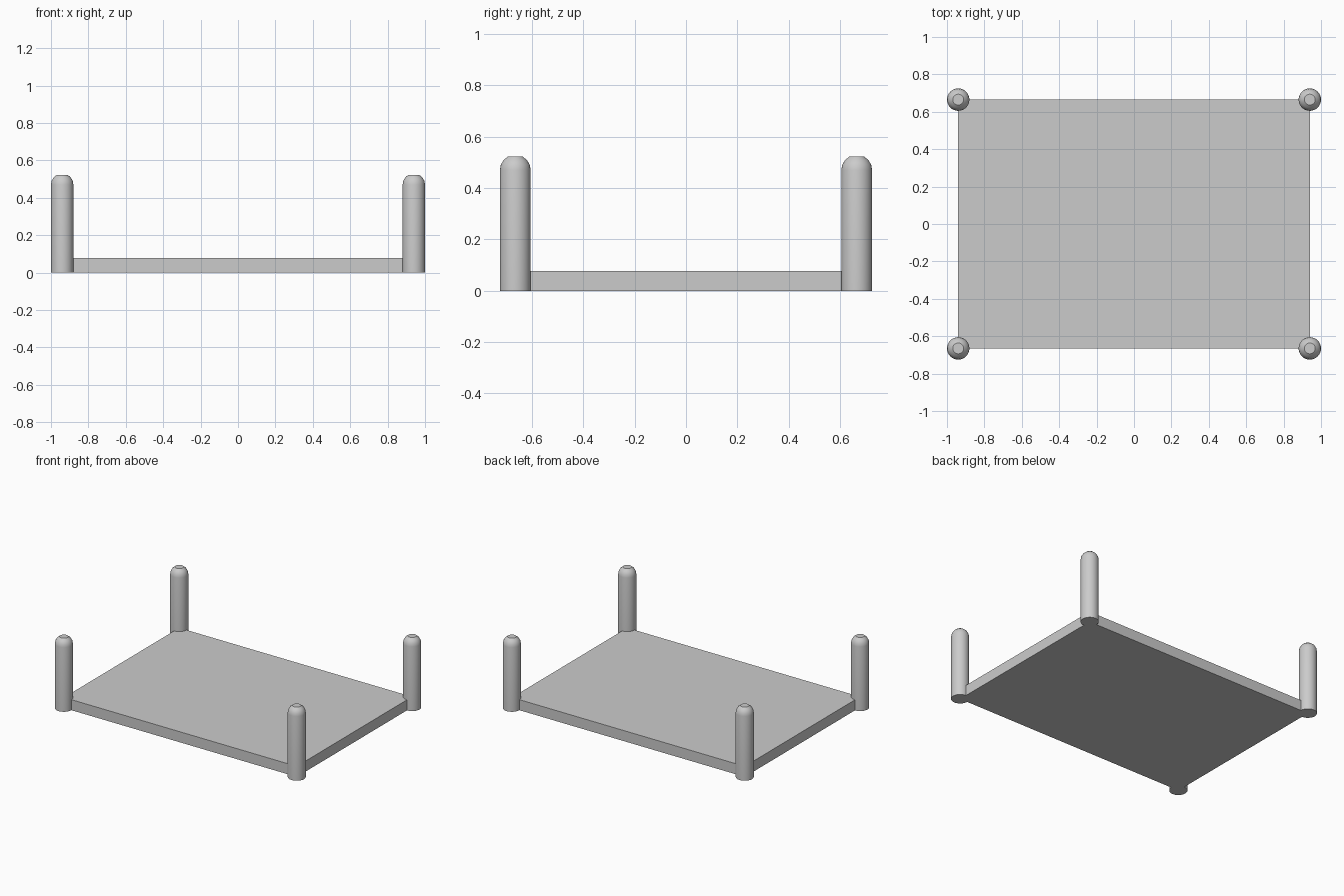
import bpy, bmesh, math

if "Cube" in bpy.data.objects:
    bpy.data.objects.remove(bpy.data.objects["Cube"])

grey = bpy.data.materials.new("light grey")
grey.diffuse_color = (0.6, 0.6, 0.6, 1)
grey.use_nodes = True
grey.node_tree.nodes["Principled BSDF"].inputs["Base Color"].default_value = grey.diffuse_color

PX, PY = 0.94, 0.665      # post centres, also the slab edges
SLAB_H = 0.077
R, SHAFT, SIDES = 0.06, 0.47, 32


def add_object(name, bm):
    bmesh.ops.recalc_face_normals(bm, faces=bm.faces)
    mesh = bpy.data.meshes.new(name)
    bm.to_mesh(mesh)
    bm.free()
    mesh.materials.append(grey)
    ob = bpy.data.objects.new(name, mesh)
    bpy.context.collection.objects.link(ob)
    return ob


# Flat base slab
bm = bmesh.new()
bmesh.ops.create_cube(bm, size=1)
for v in bm.verts:
    v.co = (v.co.x * 2 * PX, v.co.y * 2 * PY, (v.co.z + 0.5) * SLAB_H)
add_object("base_slab", bm)


# Round post: straight shaft, domed end with a small flat tip
def post(name, x, y):
    profile = [(R, 0)] + [(R * math.cos(math.radians(a)),
                           SHAFT + R * math.sin(math.radians(a)))
                          for a in (0, 20, 40, 61)]
    bm = bmesh.new()
    rings = [[bm.verts.new((r * math.cos(math.tau * i / SIDES),
                            r * math.sin(math.tau * i / SIDES), z))
              for i in range(SIDES)] for r, z in profile]
    for lo, hi in zip(rings, rings[1:]):
        for i in range(SIDES):
            j = (i + 1) % SIDES
            bm.faces.new((lo[i], lo[j], hi[j], hi[i]))
    bm.faces.new(rings[0])
    bm.faces.new(rings[-1])
    ob = add_object(name, bm)
    ob.location = (x, y, 0)
    bpy.ops.object.select_all(action='DESELECT')
    ob.select_set(True)
    bpy.context.view_layer.objects.active = ob
    bpy.ops.object.shade_smooth_by_angle(angle=math.radians(25))


# One post on each corner
for sx, side in ((-1, "left"), (1, "right")):
    for sy, end in ((-1, "front"), (1, "back")):
        post(f"{end}_{side}_post", sx * PX, sy * PY)
